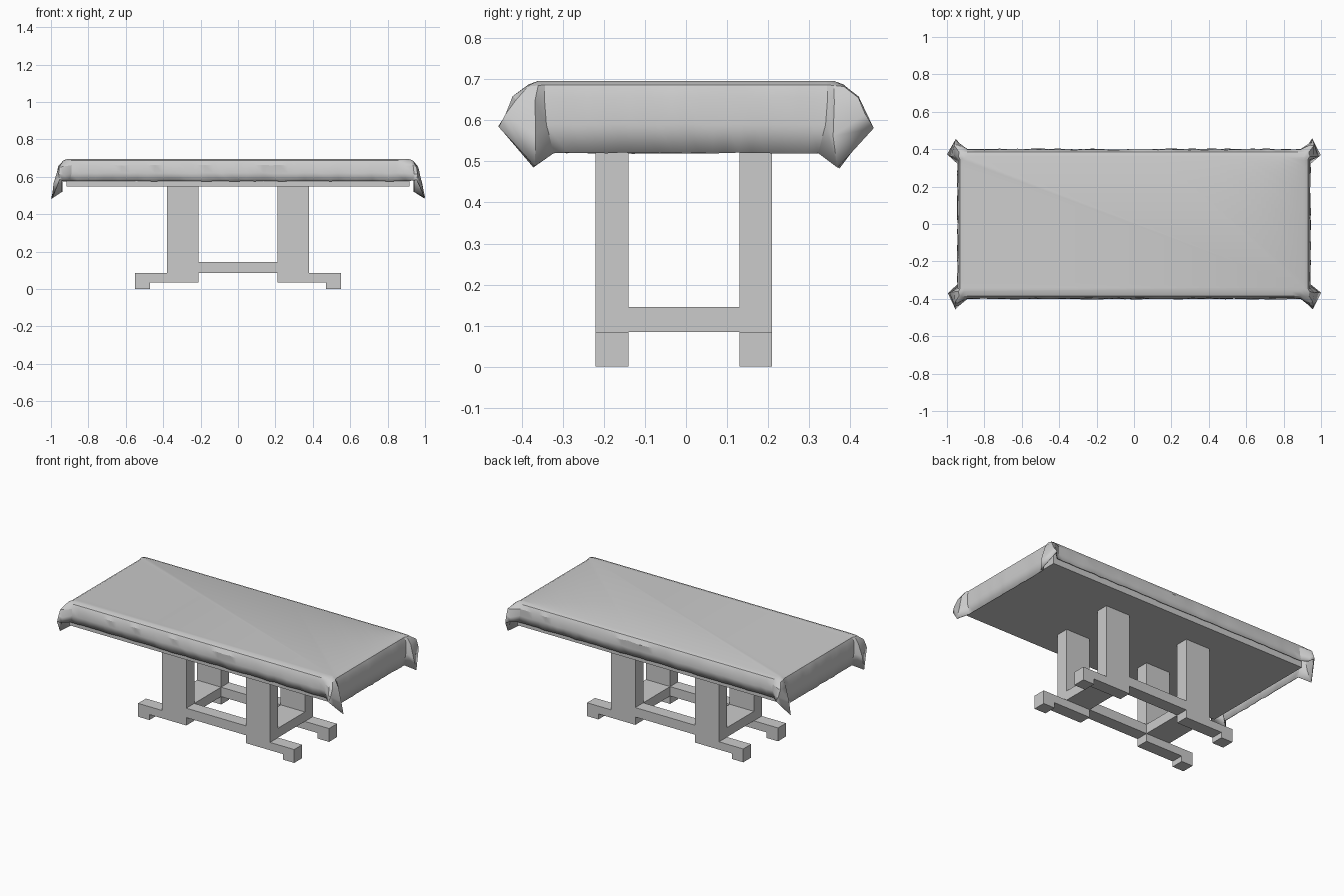
import bpy, bmesh, random
from mathutils import Vector

if "Cube" in bpy.data.objects:
    bpy.data.objects.remove(bpy.data.objects["Cube"])

random.seed(4)


def finish(bm, name):
    bmesh.ops.recalc_face_normals(bm, faces=bm.faces)
    me = bpy.data.meshes.new(name)
    bm.to_mesh(me)
    bm.free()
    ob = bpy.data.objects.new(name, me)
    bpy.context.collection.objects.link(ob)
    return ob


def prism(name, outline, y0, y1):
    """Extrude an x-z outline from y0 to y1."""
    bm = bmesh.new()
    face = bm.faces.new([bm.verts.new((x, y0, z)) for x, z in outline])
    ext = bmesh.ops.extrude_face_region(bm, geom=[face])
    moved = [g for g in ext["geom"] if isinstance(g, bmesh.types.BMVert)]
    bmesh.ops.translate(bm, verts=moved, vec=(0, y1 - y0, 0))
    return finish(bm, name)


def box(name, x0, x1, y0, y1, z0, z1):
    return prism(name, [(x0, z0), (x1, z0), (x1, z1), (x0, z1)], y0, y1)


# Leg frames: foot, runner, leg and long beam in one flush profile
half = [(.21, .085), (.21, .035), (.47, .035), (.47, 0), (.55, 0),
        (.55, .085), (.38, .085), (.38, .56), (.21, .56), (.21, .145)]
outline = half + [(-x, z) for x, z in reversed(half)]
prism("front_leg_frame", outline, -.22, -.14)
prism("back_leg_frame", outline, .13, .21)

# Cross beams joining the two frames
box("left_cross_beam", -.38, -.21, -.14, .13, .085, .145)
box("right_cross_beam", .21, .38, -.14, .13, .085, .145)

# Table top under the cloth
box("table_top", -.917, .917, -.385, .385, .547, .684)

# Cloth: each level lists one corner, from the end panel round the fold to the side panel
levels = [
    [(.910, .340, .696), (.912, .348, .696), (.912, .356, .696), (.908, .360, .696), (.89, .360, .696)],
    [(.930, .343, .686), (.938, .360, .685), (.936, .385, .682), (.925, .388, .683), (.89, .384, .687)],
    [(.942, .345, .656), (.962, .365, .645), (.958, .418, .652), (.940, .420, .655), (.89, .398, .662)],
    [(.944, .340, .590), (.982, .362, .565), (.958, .440, .615), (.938, .435, .612), (.89, .400, .620)],
    [(.944, .322, .520), (.997, .370, .487), (.953, .456, .585), (.932, .432, .578), (.90, .401, .577)],
]


def run(a, b, n, level):
    """Points between two corners, slightly wavy on the hanging part."""
    amount = .003 if level >= 2 else 0
    axis = Vector((0, 1 if a.y > 0 else -1, 0)) if abs(a.x - b.x) > 1 else Vector((1 if a.x > 0 else -1, 0, 0))
    pts = []
    for i in range(1, n):
        p = a.lerp(b, i / n) + axis * random.uniform(-amount, amount)
        p.z += random.uniform(-amount, amount) * .6
        pts.append(p)
    return pts


bm = bmesh.new()
rings = []
for k, level in enumerate(levels):
    corners = []
    for sx, sy in ((1, 1), (-1, 1), (-1, -1), (1, -1)):
        pts = [Vector((x * sx, y * sy, z)) for x, y, z in level]
        if k >= 2:
            for p in pts[1:4]:
                p += Vector([random.uniform(-.004, .004) for _ in range(3)])
        corners.append(pts if sx * sy > 0 else pts[::-1])
    ring = []
    for i, pts in enumerate(corners):
        ring += pts
        ring += run(pts[-1], corners[(i + 1) % 4][0], 40 if i % 2 == 0 else 20, k)
    rings.append([bm.verts.new(p) for p in ring])
bm.faces.new(rings[0])
for a, b in zip(rings, rings[1:]):
    for i in range(len(a)):
        j = (i + 1) % len(a)
        bm.faces.new((a[i], b[i], b[j], a[j]))
cloth = finish(bm, "tablecloth")

# Thin fabric with softly shaded bends
solid = cloth.modifiers.new("fabric", "SOLIDIFY")
solid.thickness = .004
bpy.context.view_layer.objects.active = cloth
cloth.select_set(True)
bpy.ops.object.shade_smooth_by_angle(angle=.5)
